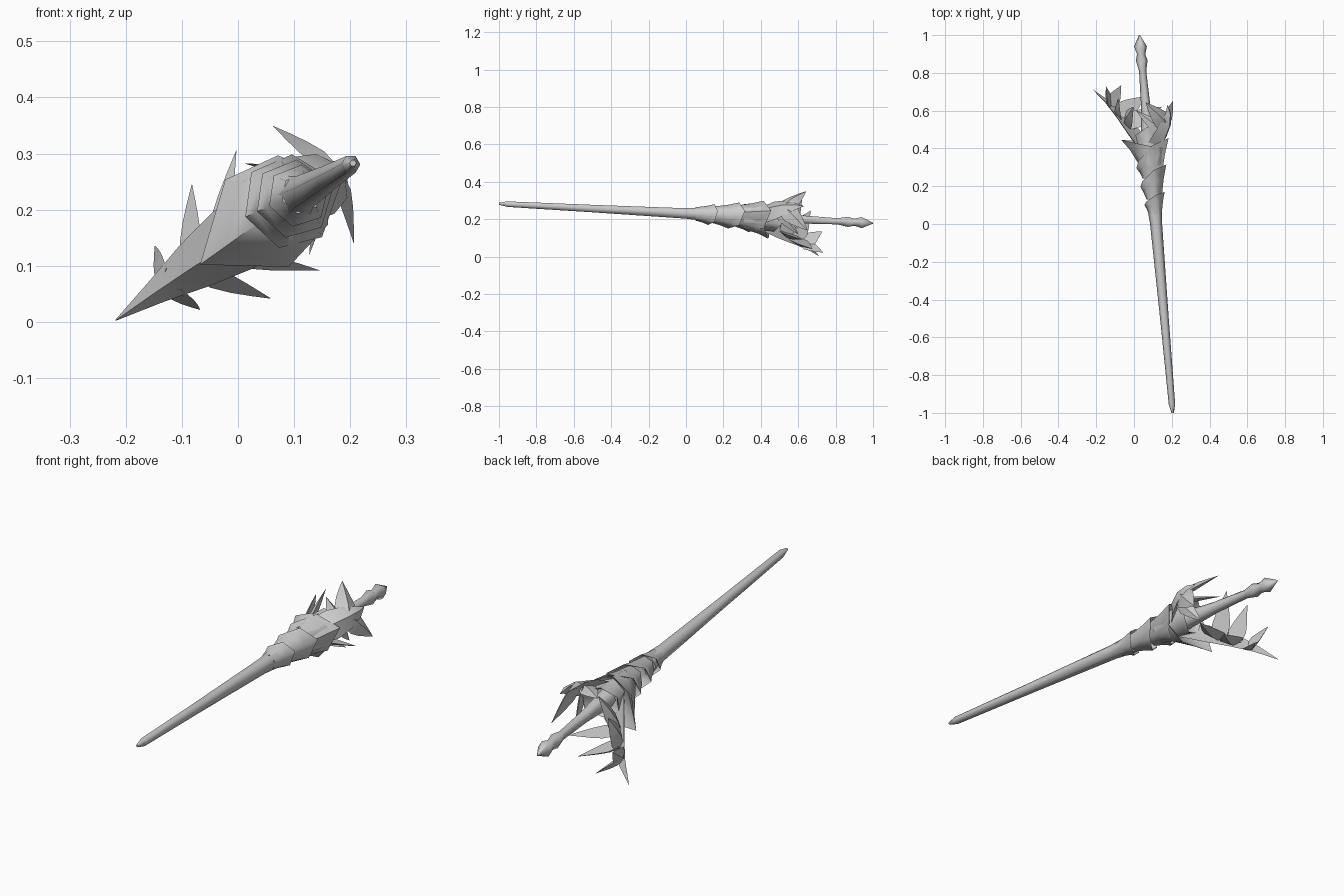
import bpy
import bmesh
from math import cos, sin, pi, radians
from mathutils import Vector

if "Cube" in bpy.data.objects:
    bpy.data.objects.remove(bpy.data.objects["Cube"])


def axis(y):
    # straight centre line of the whole staff
    return Vector((.117 - .088 * y, y, .231 - .052 * y))


def loft(name, rings, angle=50):
    bm = bmesh.new()
    rows = [[bm.verts.new(p) for p in r] for r in rings]
    n = len(rows[0])
    for a, b in zip(rows, rows[1:]):
        for i in range(n):
            j = (i + 1) % n
            bm.faces.new((a[i], a[j], b[j], b[i]))
    bm.faces.new(rows[0][::-1])
    bm.faces.new(rows[-1])
    bmesh.ops.recalc_face_normals(bm, faces=bm.faces)
    me = bpy.data.meshes.new(name)
    bm.to_mesh(me)
    bm.free()
    ob = bpy.data.objects.new(name, me)
    bpy.context.collection.objects.link(ob)
    bpy.ops.object.select_all(action='DESELECT')
    ob.select_set(True)
    bpy.context.view_layer.objects.active = ob
    bpy.ops.object.shade_smooth_by_angle(angle=radians(angle))
    return ob


def ring(y, r, phi=0, n=6):
    c = axis(y)
    angles = [phi + 2 * pi * i / n for i in range(n)]
    return [c + Vector((r * cos(a), 0, r * sin(a))) for a in angles]


def rod(name, profile):
    return loft(name, [ring(y, r) for y, r in profile], 65)


def sheath(name, y0, r0, y1, r1, tilt, phi, flare, n=6):
    # flaring cup with a slanted rim that peaks at angle phi
    phi = radians(phi)
    rim, inner = [], []
    for i in range(n):
        k = cos(2 * pi * i / n)
        d = Vector((cos(phi + 2 * pi * i / n), 0, sin(phi + 2 * pi * i / n)))
        r = r1 + flare * max(k, 0) ** 2
        y = y1 + tilt * k
        rim.append(axis(y) + d * r)
        inner.append(axis(y - .01) + d * r * .88)
    base = ring(y0, r0, phi)
    mid = []
    for p, q in zip(base, rim):
        m = p.lerp(q, .6)
        mid.append(m - (m - axis(m.y)) * .05)
    return loft(name, [base, mid, rim, inner, ring(y1 - tilt - .01, r0 * .85, phi)], 65)


def curve(a, b, c, t):
    return a * (1 - t) ** 2 + b * (2 * t * (1 - t)) + c * t * t


def leaf(name, a, b, c, widths, out, fold):
    # pointed leaf folded along its midrib, ridge facing outwards
    rings = []
    for t, w in zip((0, .25, .5, .75, 1), widths):
        p = curve(a, b, c, t)
        d = (curve(a, b, c, t + .01) - curve(a, b, c, t - .01)).normalized()
        s = d.cross(out).normalized()
        o = s.cross(d).normalized()
        rings.append([p - s * w, p + o * w * fold, p + s * w, p + o * w * (fold - .5)])
    return loft(name, rings)


def frond(name, a, b, c, widths, out, leaflets):
    # central leaf carrying paired pointed leaflets
    a, b, c, out = Vector(a), Vector(b), Vector(c), Vector(out).normalized()
    leaf(name + "_blade", a, b, c, widths, out, .6)
    for i, (t, w, tip) in enumerate(leaflets):
        base, tip = curve(a, b, c, t), Vector(tip)
        side = tip - base
        side.y = 0
        mid = base.lerp(tip, .5) + side * .04
        leaf(f"{name}_leaflet_{i + 1}", base, mid, tip,
             [w * k for k in (.8, 1, .75, .4, .02)], out, .5)


# shaft and the beaded centre spike
rod("shaft", [(-1, .006), (-.955, .017), (-.5, .023), (0, .032), (.12, .042)])
rod("centre_spike", [(.4, .045), (.5, .036), (.62, .025), (.81, .019), (.865, .031),
                     (.9, .022), (.94, .034), (1, .003)])

# overlapping sheaths up the neck
sheath("sheath_1", .05, .036, .135, .056, .035, 20, .008)
sheath("sheath_2", .13, .042, .255, .07, .06, 20, .017)
sheath("sheath_3", .24, .052, .375, .083, .08, 20, .03)
sheath("sheath_4", .31, .066, .425, .088, .02, 216, .092)
sheath("sheath_5", .38, .068, .49, .075, .04, 35, .01)

# lower left frond with three pairs of leaflets
frond("lower_frond", (.06, .4, .19), (-.075, .61, .105), (-.218, .712, .003),
      (.06, .062, .045, .022, .001), (-.7, -.45, -.5), [
          (.35, .048, (-.003, .62, .305)), (.35, .048, (.145, .62, .092)),
          (.5, .052, (-.082, .665, .245)), (.5, .052, (.058, .675, .042)),
          (.66, .042, (-.148, .728, .135)), (.66, .042, (-.068, .733, .022))])

# upper right frond with two pairs of leaflets
frond("upper_frond", (.09, .4, .22), (.2, .54, .275), (.178, .63, .27),
      (.055, .062, .048, .025, .001), (.75, -.3, .55), [
          (.5, .05, (.062, .643, .349)), (.5, .05, (.206, .65, .141)),
          (.35, .035, (.013, .6, .282)), (.35, .035, (.127, .6, .12))])
